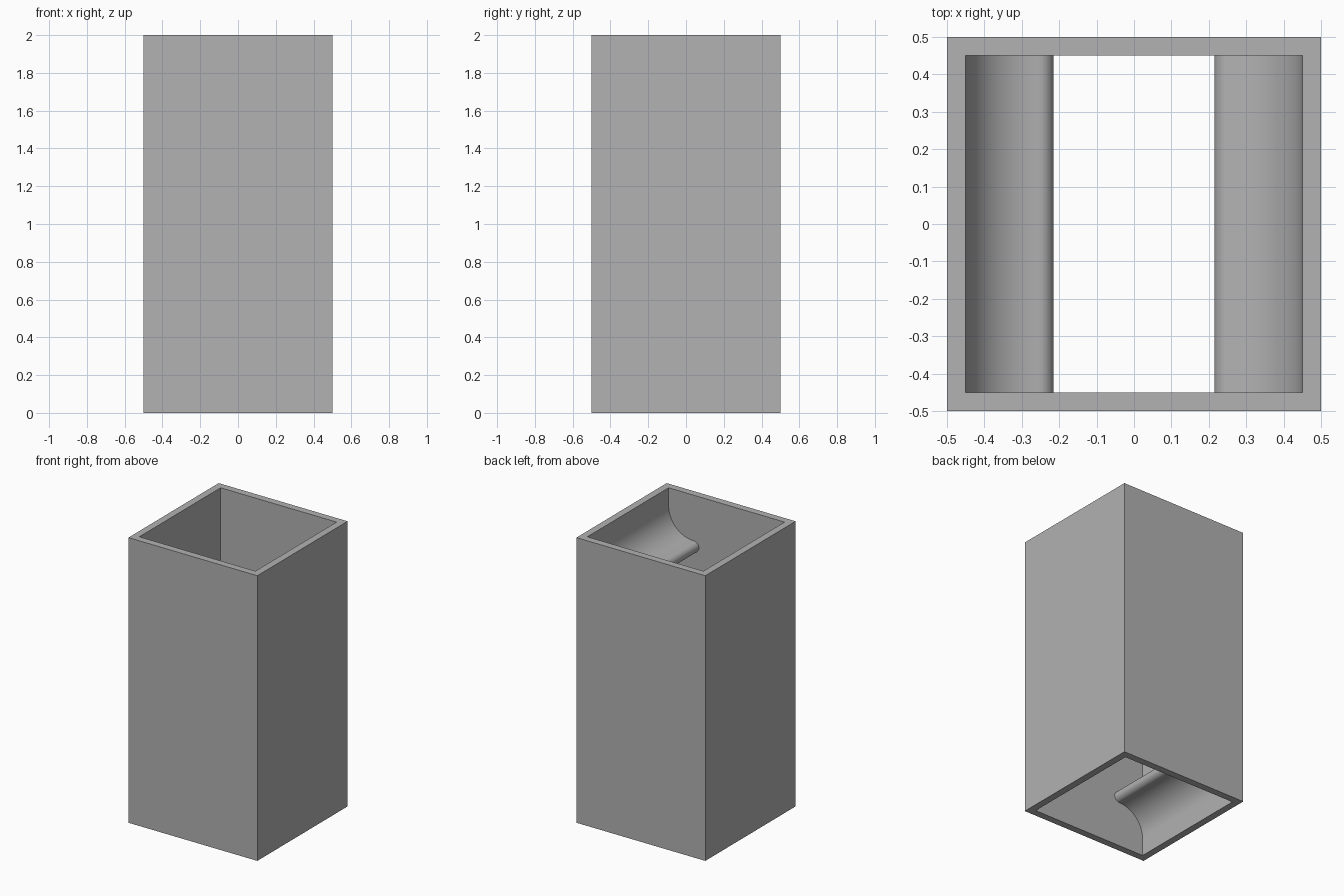
import bpy
import bmesh
from math import pi, cos, sin, radians

if "Cube" in bpy.data.objects:
    bpy.data.objects.remove(bpy.data.objects["Cube"], do_unlink=True)

HALF, WALL, HEIGHT = 0.5, 0.05, 2.0
INNER = HALF - WALL
FLARE, LIP = 0.195, 0.04        # radii of the concave flare and the rounded lip
EMBED = 0.01                    # overlap of the baffles with the walls

grey = bpy.data.materials.new("plain grey")
grey.use_nodes = True
colour = (0.445, 0.445, 0.445, 1)
grey.diffuse_color = colour
grey.node_tree.nodes["Principled BSDF"].inputs["Base Color"].default_value = colour


def finish(name, bm):
    bmesh.ops.recalc_face_normals(bm, faces=bm.faces)
    mesh = bpy.data.meshes.new(name)
    bm.to_mesh(mesh)
    bm.free()
    mesh.materials.append(grey)
    obj = bpy.data.objects.new(name, mesh)
    bpy.context.collection.objects.link(obj)
    return obj


def arc(cx, cz, radius, start, end, steps):
    angles = [start + (end - start) * i / steps for i in range(steps + 1)]
    return [(cx + radius * cos(a), cz + radius * sin(a)) for a in angles]


# Square tube, open at both ends
def square_ring(bm, half, z):
    return [bm.verts.new((x * half, y * half, z))
            for x, y in ((-1, -1), (1, -1), (1, 1), (-1, 1))]


bm = bmesh.new()
loops = [square_ring(bm, h, z) for h, z in
         ((HALF, 0), (HALF, HEIGHT), (INNER, HEIGHT), (INNER, 0))]
for k in range(4):
    a, b = loops[k], loops[(k + 1) % 4]
    for i in range(4):
        j = (i + 1) % 4
        bm.faces.new((a[i], a[j], b[j], b[i]))
finish("square_tube", bm)


# Flared baffle: concave above and below, with a rounded lip
def baffle(name, side, z):
    reach = FLARE + LIP
    profile = [(-EMBED, reach), (-EMBED, -reach)]
    profile += arc(FLARE, -reach, FLARE, pi, pi / 2, 16)
    profile += arc(FLARE, 0, LIP, -pi / 2, pi / 2, 16)[1:-1]
    profile += arc(FLARE, reach, FLARE, -pi / 2, -pi, 16)
    length = INNER + EMBED
    bm = bmesh.new()
    verts = [bm.verts.new((side * (INNER - d), -length, z + h)) for d, h in profile]
    face = bm.faces.new(verts)
    ext = bmesh.ops.extrude_face_region(bm, geom=[face], use_keep_orig=True)
    moved = [v for v in ext["geom"] if isinstance(v, bmesh.types.BMVert)]
    bmesh.ops.translate(bm, verts=moved, vec=(0, 2 * length, 0))
    obj = finish(name, bm)
    bpy.ops.object.select_all(action="DESELECT")
    obj.select_set(True)
    bpy.context.view_layer.objects.active = obj
    bpy.ops.object.shade_smooth_by_angle(angle=radians(30))


baffle("lower_baffle", -1, 0.36)
baffle("upper_baffle", 1, HEIGHT - 0.36)
